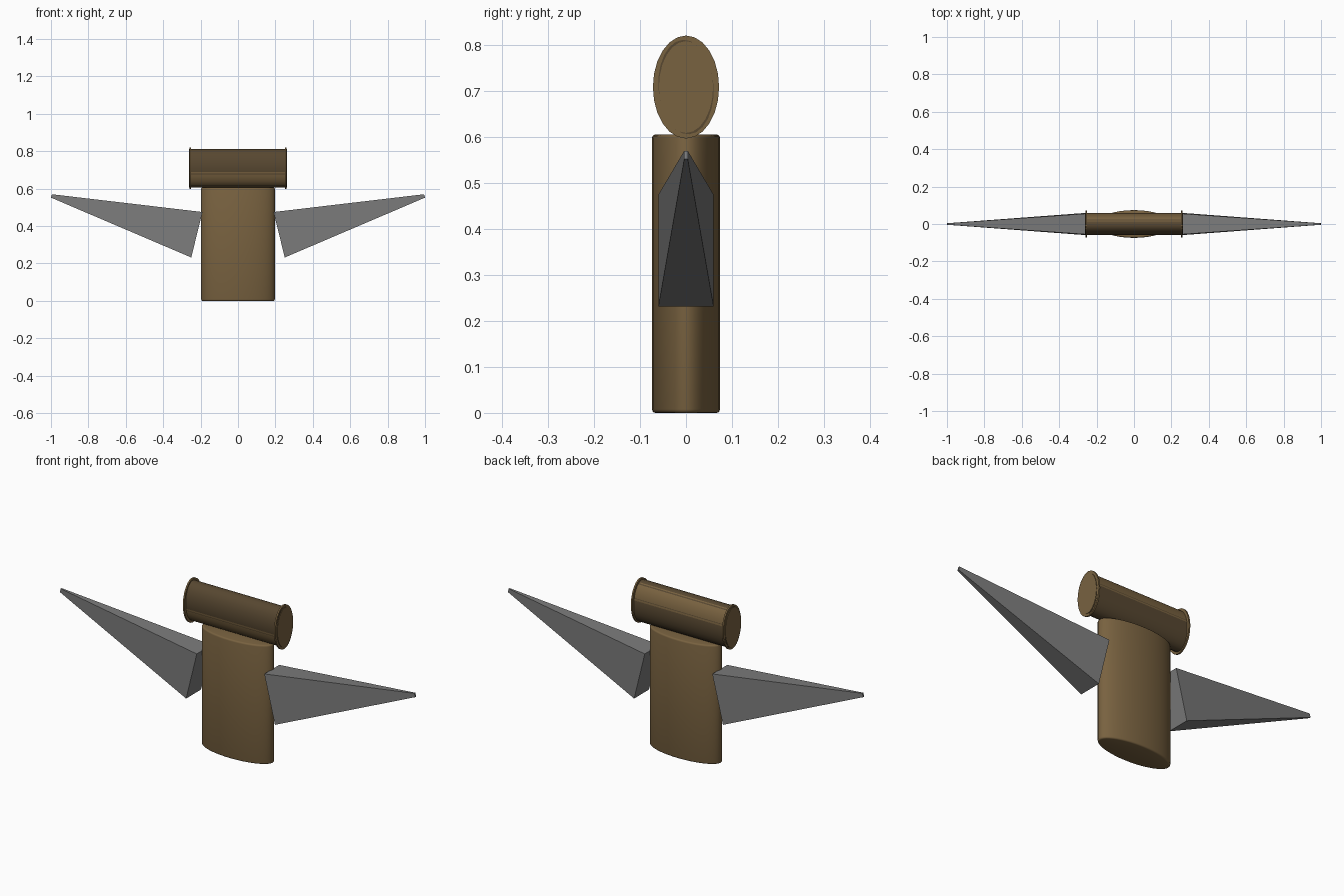
import bpy
import bmesh
from math import pi, radians
from mathutils import Matrix

if "Cube" in bpy.data.objects:
    bpy.data.objects.remove(bpy.data.objects["Cube"])


def material(name, rgb):
    mat = bpy.data.materials.new(name)
    mat.use_nodes = True
    color = (*rgb, 1)
    mat.diffuse_color = color
    mat.node_tree.nodes["Principled BSDF"].inputs["Base Color"].default_value = color
    return mat


brown = material("brown", (0.19, 0.122, 0.051))
dark_brown = material("dark brown", (0.095, 0.063, 0.03))
grey = material("grey", (0.2, 0.2, 0.2))


def finish(name, bm, mat, smooth=True):
    bmesh.ops.recalc_face_normals(bm, faces=bm.faces)
    mesh = bpy.data.meshes.new(name)
    bm.to_mesh(mesh)
    bm.free()
    mesh.materials.append(mat)
    obj = bpy.data.objects.new(name, mesh)
    bpy.context.collection.objects.link(obj)
    if smooth:
        bpy.ops.object.select_all(action='DESELECT')
        obj.select_set(True)
        bpy.context.view_layer.objects.active = obj
        bpy.ops.object.shade_smooth_by_angle(angle=radians(35))
    return obj


def oval_bar(name, mat, x, length, ry, rz, tilt=0):
    """Elliptical cylinder lying along x at head height."""
    bm = bmesh.new()
    bmesh.ops.create_cone(bm, cap_ends=True, segments=24, radius1=1, radius2=1, depth=length)
    bm.transform(Matrix.Translation((x, 0, 0.709))
                 @ Matrix.Rotation(radians(tilt), 4, 'X')
                 @ Matrix.Diagonal((1, ry, rz, 1))
                 @ Matrix.Rotation(pi / 2, 4, 'Y'))
    return finish(name, bm, mat)


# Oval upright body with softened rims
bm = bmesh.new()
bmesh.ops.create_cone(bm, cap_ends=True, segments=48, radius1=1, radius2=1, depth=0.606)
bm.transform(Matrix.Translation((0, 0, 0.303)) @ Matrix.Diagonal((0.197, 0.074, 1, 1)))
rims = [e for e in bm.edges if abs(e.verts[0].co.z - e.verts[1].co.z) < 0.001]
bmesh.ops.bevel(bm, geom=rims, offset=0.008, segments=3, profile=0.5, affect='EDGES')
finish("body", bm, brown)

# Head bar, with a tilted darker sleeve showing on two opposite quarters
oval_bar("head", brown, 0, 0.526, 0.059, 0.1)
oval_bar("head_sleeve", dark_brown, 0, 0.522, 0.06, 0.103, tilt=4)

for side, label in ((1, "left"), (-1, "right")):
    # Thin end plate of the head
    oval_bar(label + "_end_plate", brown, side * 0.256, 0.008, 0.072, 0.112)

    # Flat-sided tapering wing: root and tip rings joined by quads
    bm = bmesh.new()

    def ring(top, bottom, half):
        return [bm.verts.new((side * x, y, z)) for x, y, z in (
            (top[0], -half, top[1]), (top[0], half, top[1]),
            (bottom[0], half, bottom[1]), (bottom[0], -half, bottom[1]))]

    root = ring((0.19, 0.475), (0.25, 0.232), 0.06)
    tip = ring((0.995, 0.57), (1.0, 0.552), 0.004)
    bm.faces.new(root)
    bm.faces.new(tip)
    for i in range(4):
        j = (i + 1) % 4
        bm.faces.new((root[i], root[j], tip[j], tip[i]))
    finish(label + "_wing", bm, grey, smooth=False)
